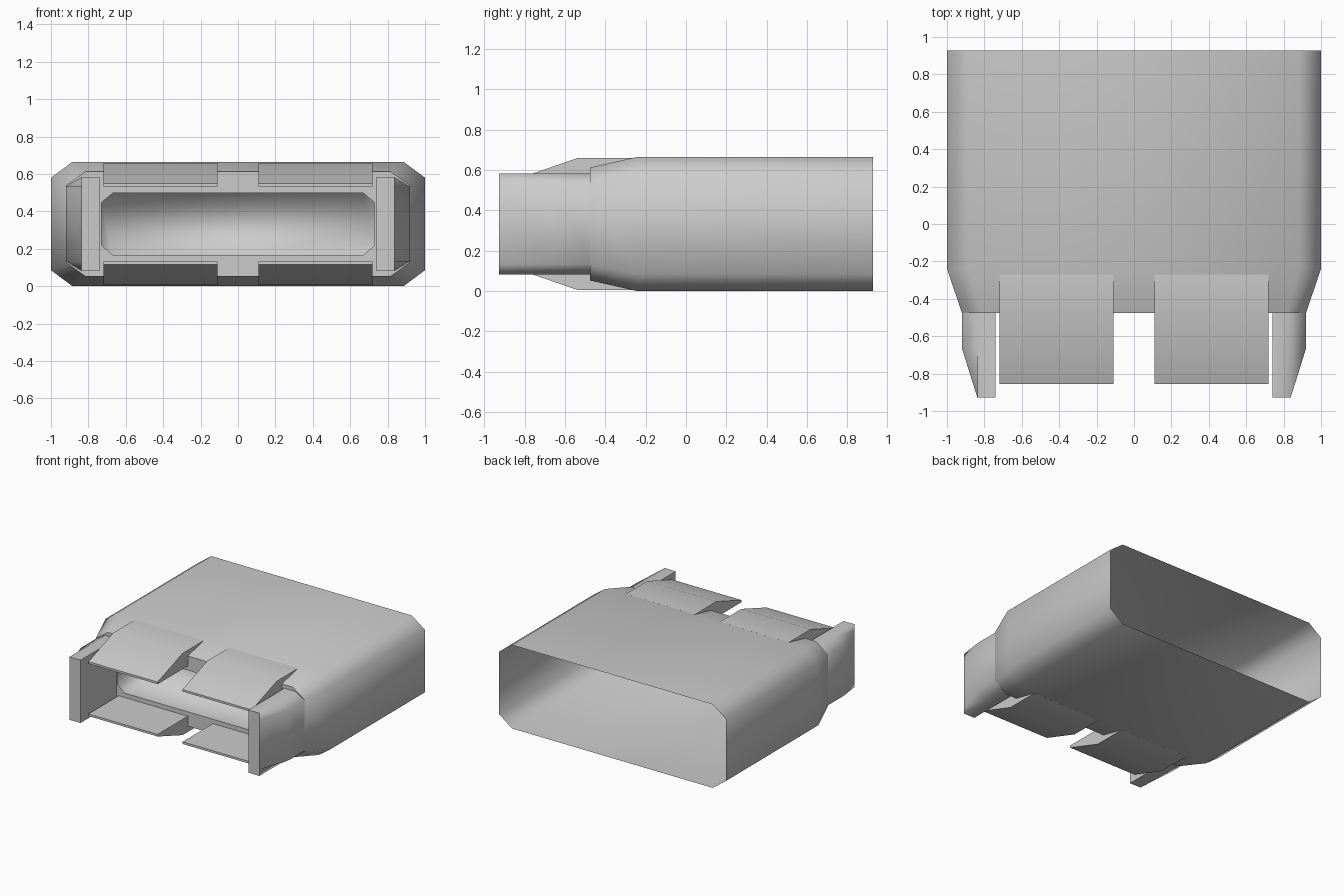
import bpy
import math

if "Cube" in bpy.data.objects:
    bpy.data.objects.remove(bpy.data.objects["Cube"])

MID = 0.3325  # height of the horizontal symmetry plane


def make(name, verts, faces, angle):
    me = bpy.data.meshes.new(name)
    me.from_pydata(verts, [], faces)
    me.update()
    me.shade_smooth()
    me.set_sharp_from_angle(angle=math.radians(angle))
    ob = bpy.data.objects.new(name, me)
    bpy.context.collection.objects.link(ob)
    return ob


def octagon(y, hx, hz, cx, cz):
    # chamfered rectangle facing the front
    q = [(hx - cx, -hz), (hx, -hz + cz), (hx, hz - cz), (hx - cx, hz)]
    q += [(-x, z) for x, z in reversed(q)]
    return [(x, y, MID + z) for x, z in q]


def loft(name, rings, angle, cap_start=False, cap_end=False):
    n = len(rings[0])
    verts = [v for r in rings for v in r]
    faces = []
    for k in range(len(rings) - 1):
        for i in range(n):
            j = (i + 1) % n
            faces.append((k * n + i, k * n + j, (k + 1) * n + j, (k + 1) * n + i))
    if cap_start:
        faces.append(tuple(reversed(range(n))))
    if cap_end:
        faces.append(tuple(range((len(rings) - 1) * n, len(rings) * n)))
    return make(name, verts, faces, angle)


# hollow shell, open at the back, with tapered nose and front rim
opening = (0.73, 0.165, 0.06, 0.05)
loft("shell", [
    octagon(0.927, 1.0, MID, 0.115, 0.085),
    octagon(-0.24, 1.0, MID, 0.115, 0.085),
    octagon(-0.475, 0.92, 0.28, 0.105, 0.075),
    octagon(-0.475, *opening),
], 60)

# closed recess behind the front opening
loft("front_recess", [octagon(-0.475, *opening), octagon(-0.12, *opening)],
     180, cap_end=True)

# four wedge-shaped flaps, above and below the opening
flap = [(-0.27, 0.2), (-0.27, 0.326), (-0.54, 0.326), (-0.855, 0.217), (-0.855, 0.2)]
for sx, side in ((-1, "left"), (1, "right")):
    for sz, level in ((1, "upper"), (-1, "lower")):
        ends = sorted((sx * 0.11, sx * 0.72), reverse=sz < 0)
        loft(f"{level}_{side}_flap",
             [[(x, y, MID + sz * z) for y, z in flap] for x in ends],
             40, True, True)

# side guards: chamfered outer edge, tapering to a flat tip
section = [(0.74, -0.25), (0.838, -0.25), (0.92, -0.2),
           (0.92, 0.2), (0.838, 0.25), (0.74, 0.25)]
for sx, side in ((-1, "left"), (1, "right")):
    rings = [[(sx * min(x, lim), y, MID + z) for x, z in section]
             for y, lim in ((-0.47, 0.92), (-0.665, 0.92), (-0.927, 0.838))]
    # keep the tip corners distinct so the chamfer closes neatly
    if sx > 0:
        rings = [list(r) for r in rings]
    else:
        rings = [list(reversed(r)) for r in rings]
    loft(f"{side}_guard", rings, 60, True, True)
